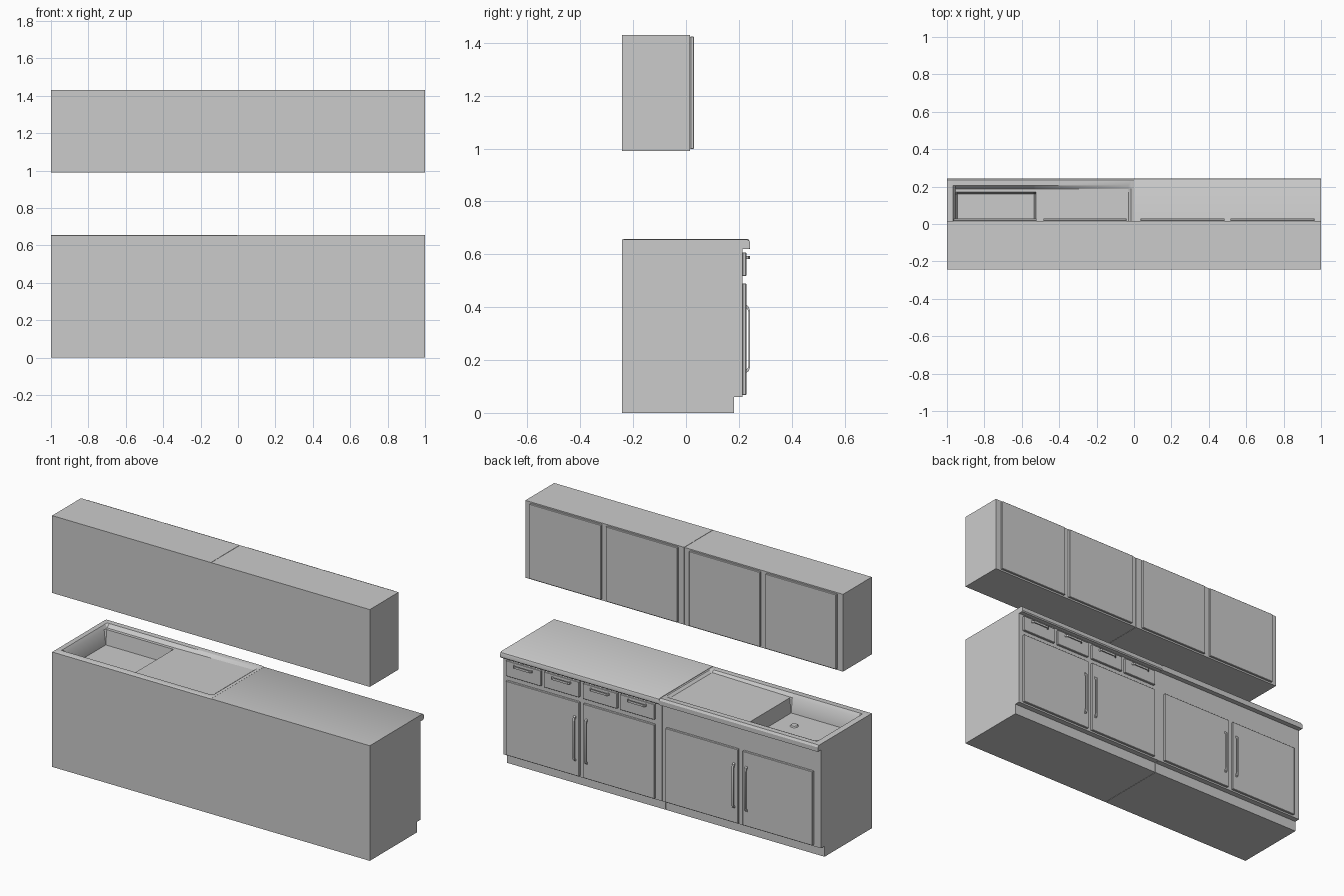
import bpy, bmesh
from mathutils import Matrix

if "Cube" in bpy.data.objects:
    bpy.data.objects.remove(bpy.data.objects["Cube"])


def finish(bm, name, smooth=True):
    bmesh.ops.recalc_face_normals(bm, faces=bm.faces)
    me = bpy.data.meshes.new(name)
    bm.to_mesh(me)
    bm.free()
    ob = bpy.data.objects.new(name, me)
    bpy.context.collection.objects.link(ob)
    if smooth:
        bpy.context.view_layer.objects.active = ob
        ob.select_set(True)
        bpy.ops.object.shade_smooth_by_angle()
        ob.select_set(False)
    return ob


def box(name, x, y, z, bevel=0.0, open_top=False):
    bm = bmesh.new()
    size = [b - a for a, b in (x, y, z)]
    mid = [(a + b) / 2 for a, b in (x, y, z)]
    bmesh.ops.create_cube(bm, size=1, matrix=Matrix.Translation(mid) @ Matrix.Diagonal((*size, 1)))
    if open_top:
        top = max(bm.faces, key=lambda f: f.calc_center_median().z)
        bmesh.ops.delete(bm, geom=[top], context='FACES_ONLY')
    ob = finish(bm, name, False)
    if bevel:
        m = ob.modifiers.new("bevel", 'BEVEL')
        m.width, m.segments = bevel, 1
    return ob


def extrude_profile(name, pts, x0, x1):
    """Extrude a y-z outline along x."""
    bm = bmesh.new()
    f = bm.faces.new([bm.verts.new((x0, y, z)) for y, z in pts])
    r = bmesh.ops.extrude_face_region(bm, geom=[f])
    bmesh.ops.translate(bm, vec=(x1 - x0, 0, 0),
                        verts=[v for v in r['geom'] if isinstance(v, bmesh.types.BMVert)])
    return finish(bm, name)


def handle(name, x, z, length, vertical):
    """Bow handle: a flat bar on two short feet."""
    bm = bmesh.new()
    prof = [(-.5, .226), (-.47, .237), (-.40, .243), (.40, .243), (.47, .237), (.5, .226),
            (.45, .226), (.43, .233), (.38, .237), (-.38, .237), (-.43, .233), (-.45, .226)]
    w = .006
    vs = [bm.verts.new((x - w, y, z + t * length) if vertical else (x + t * length, y, z - w))
          for t, y in prof]
    r = bmesh.ops.extrude_face_region(bm, geom=[bm.faces.new(vs)])
    bmesh.ops.translate(bm, vec=(2 * w, 0, 0) if vertical else (0, 0, 2 * w),
                        verts=[v for v in r['geom'] if isinstance(v, bmesh.types.BMVert)])
    finish(bm, name)


BACK, G = -.243, .001
units = {"sink": (-1, -G), "drawer": (G, 1)}

# Carcasses, plinths and wall cabinets
for n, xs in units.items():
    box(n + "_carcass", xs, (BACK, .213), (.06, .622), open_top=(n == "sink"))
    box(n + "_plinth", xs, (BACK, .182), (0, .06))
    box(n + "_wall_cabinet", xs, (BACK, .016), (.99, 1.43))

# Doors of wall and base cabinets
doors = [(-.965, -.52), (-.485, -.04), (.035, .485), (.515, .965)]
for i, d in enumerate(doors):
    box(f"wall_door_{i}", d, (.016, .030), (.998, 1.424), .002)
base = [(-.955, -.515), (-.485, -.03), (.04, .49), (.515, .975)]
for i, d in enumerate(base):
    box(f"base_door_{i}", d, (.213, .228), (.068, .49), .002)
for i, x in enumerate((-.54, -.462, .467, .54)):
    handle(f"door_handle_{i}", x, .28, .26, True)

# Drawers
for i, (a, b) in enumerate([(.04, .255), (.275, .49), (.515, .735), (.755, .975)]):
    box(f"drawer_front_{i}", (a, b), (.213, .228), (.518, .607), .002)
    handle(f"drawer_handle_{i}", (a + b) / 2, .588, .12, False)

# Worktop with rounded front edge
extrude_profile("worktop", [(BACK, .62), (.238, .62), (.243, .626), (.243, .643), (.240, .651),
                            (.233, .655), (BACK, .655)], G, 1)

# Sink top: height grid with rim, sloping drainer and basin
X = [-1, -.992, -.968, -.955, -.945, -.535, -.525, -.03, -.015, -G]
Y = [BACK, -.235, -.205, -.192, -.182, .16, .17, .188, .205, .236, .243]


def height(i, j):
    if 4 <= i <= 5 and 4 <= j <= 5:
        return .555                      # basin floor
    if 3 <= i <= 7 and 3 <= j <= 7:
        t = (X[i] + .525) / .495
        return .638 + .008 * max(0, t)   # recessed drainer
    if j == len(Y) - 1:
        return .645                      # rounded front
    return .657 if 0 < i < len(X) - 1 and j > 0 else .654


bm = bmesh.new()
g = [[bm.verts.new((x, y, height(i, j))) for j, y in enumerate(Y)] for i, x in enumerate(X)]
for i in range(len(X) - 1):
    for j in range(len(Y) - 1):
        bm.faces.new((g[i][j], g[i + 1][j], g[i + 1][j + 1], g[i][j + 1]))
r = bmesh.ops.extrude_edge_only(bm, edges=[e for e in bm.edges if e.is_boundary])
for v in r['geom']:
    if isinstance(v, bmesh.types.BMVert):
        v.co.z = .62
finish(bm, "sink_top")
box("sink_front_underside", (-1, -G), (.205, .242), (.62, .628))

# Drain fitting
bm = bmesh.new()
bmesh.ops.create_cone(bm, cap_ends=True, segments=16, radius1=.022, radius2=.018, depth=.008,
                      matrix=Matrix.Translation((-.64, -.06, .558)))
finish(bm, "drain")
